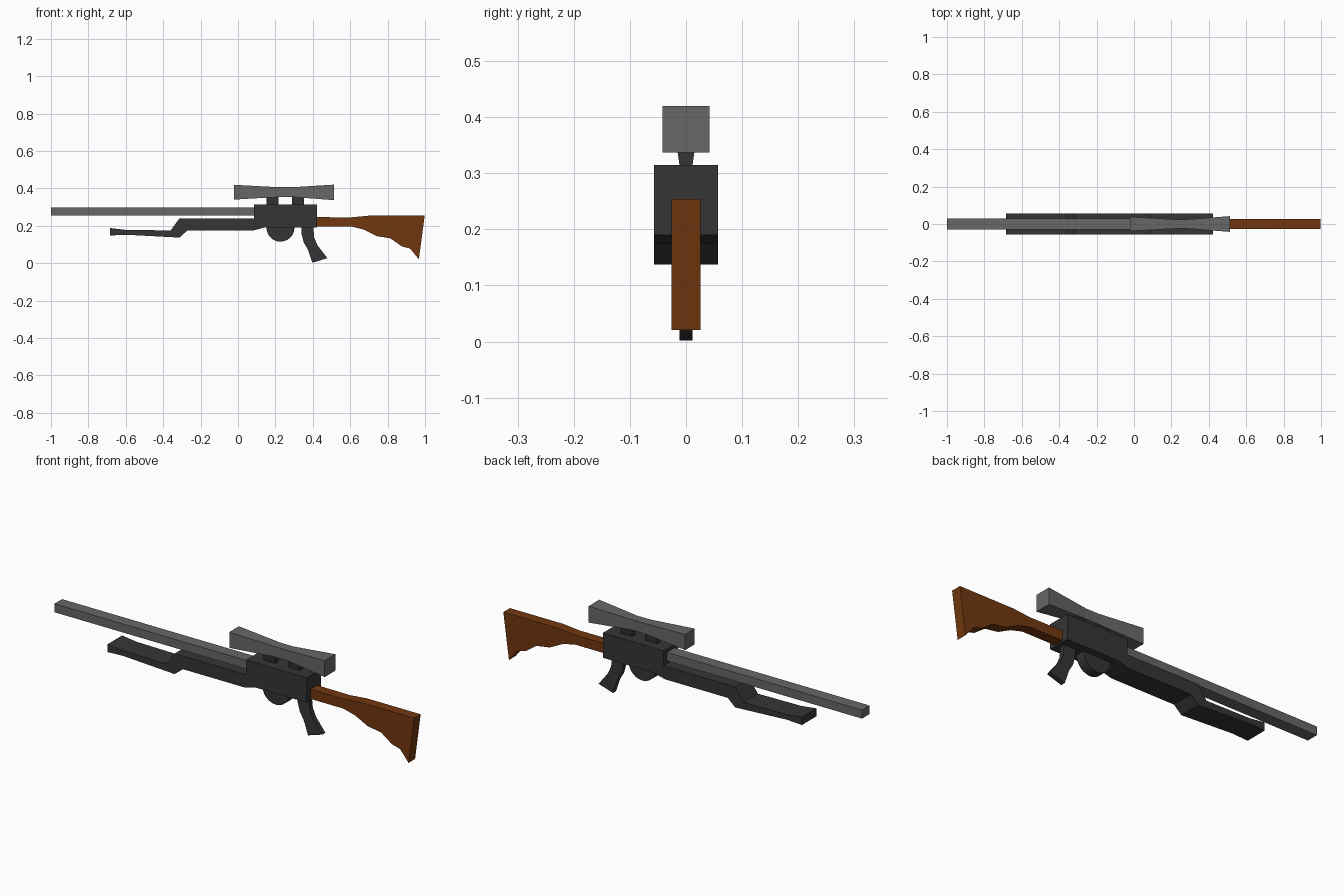
import bpy, bmesh, math

cube = bpy.data.objects.get("Cube")
if cube:
    bpy.data.objects.remove(cube, do_unlink=True)


def material(name, rgb):
    mat = bpy.data.materials.new(name)
    mat.use_nodes = True
    mat.diffuse_color = (*rgb, 1)
    bsdf = next(n for n in mat.node_tree.nodes if n.type == 'BSDF_PRINCIPLED')
    bsdf.inputs["Base Color"].default_value = (*rgb, 1)
    bsdf.inputs["Roughness"].default_value = 0.8
    return mat


black = material("dark metal", (0.036, 0.036, 0.036))
grey = material("grey metal", (0.135, 0.135, 0.135))
wood = material("brown wood", (0.165, 0.039, 0.005))


def loft(name, rings, mat):
    """Join rings of matching corners with side faces and cap both ends."""
    bm = bmesh.new()
    loops = [[bm.verts.new(p) for p in ring] for ring in rings]
    n = len(loops[0])
    for a, b in zip(loops, loops[1:]):
        for i in range(n):
            j = (i + 1) % n
            bm.faces.new((a[i], a[j], b[j], b[i]))
    bm.faces.new(loops[0])
    bm.faces.new(loops[-1])
    bmesh.ops.recalc_face_normals(bm, faces=bm.faces)
    mesh = bpy.data.meshes.new(name)
    bm.to_mesh(mesh)
    bm.free()
    mesh.materials.append(mat)
    obj = bpy.data.objects.new(name, mesh)
    bpy.context.collection.objects.link(obj)
    return obj


def slab(name, outline, half_width, mat):
    """Side outline (x, z) extruded evenly across y."""
    return loft(name, [[(x, y, z) for x, z in outline]
                       for y in (-half_width, half_width)], mat)


def box_outline(x0, x1, z0, z1):
    return [(x0, z0), (x1, z0), (x1, z1), (x0, z1)]


# Barrel and receiver
slab("barrel", box_outline(-1, 0.1, 0.254, 0.297), 0.03, grey)
slab("receiver", box_outline(0.085, 0.422, 0.19, 0.315), 0.057, black)

# Stepped fore-end under the barrel
slab("fore_end", [(0.09, 0.24), (-0.313, 0.24), (-0.36, 0.175), (-0.6, 0.178),
                  (-0.685, 0.188), (-0.685, 0.148), (-0.6, 0.152),
                  (-0.313, 0.137), (-0.272, 0.174), (0.078, 0.174),
                  (0.147, 0.192), (0.09, 0.2)], 0.057, black)

# Round drum under the receiver
drum = [(0.227 + 0.075 * math.cos(a), 0.19 + 0.075 * math.sin(a))
        for a in (math.tau * i / 24 for i in range(24))]
slab("drum_magazine", drum, 0.024, black)

# Pistol grip
slab("grip", [(0.338, 0.2), (0.34, 0.155), (0.352, 0.11), (0.375, 0.07),
              (0.398, 0.002), (0.478, 0.027), (0.425, 0.095), (0.408, 0.135),
              (0.402, 0.2)], 0.012, black)

# Shoulder stock with stepped underside
slab("stock", [(0.415, 0.246), (0.605, 0.245), (0.7, 0.254), (0.998, 0.254),
               (0.967, 0.021), (0.92, 0.078), (0.875, 0.09), (0.815, 0.133),
               (0.74, 0.145), (0.67, 0.18), (0.605, 0.197), (0.415, 0.197)],
     0.026, wood)

# Scope: square tube pinched in the middle
scope = []
for x, w, z0, z1 in ((-0.022, 0.038, 0.34, 0.419), (0.22, 0.025, 0.354, 0.406),
                     (0.29, 0.025, 0.354, 0.406), (0.512, 0.042, 0.337, 0.42)):
    scope.append([(x, -w, z0), (x, w, z0), (x, w, z1), (x, -w, z1)])
loft("scope", scope, grey)

# Scope mounts, wider at the top
for name, x0, x1 in (("front_mount", 0.152, 0.216), ("rear_mount", 0.29, 0.353)):
    loft(name, [[(x0, -w, z), (x1, -w, z), (x1, w, z), (x0, w, z)]
                for w, z in ((0.011, 0.31), (0.018, 0.36))], black)
